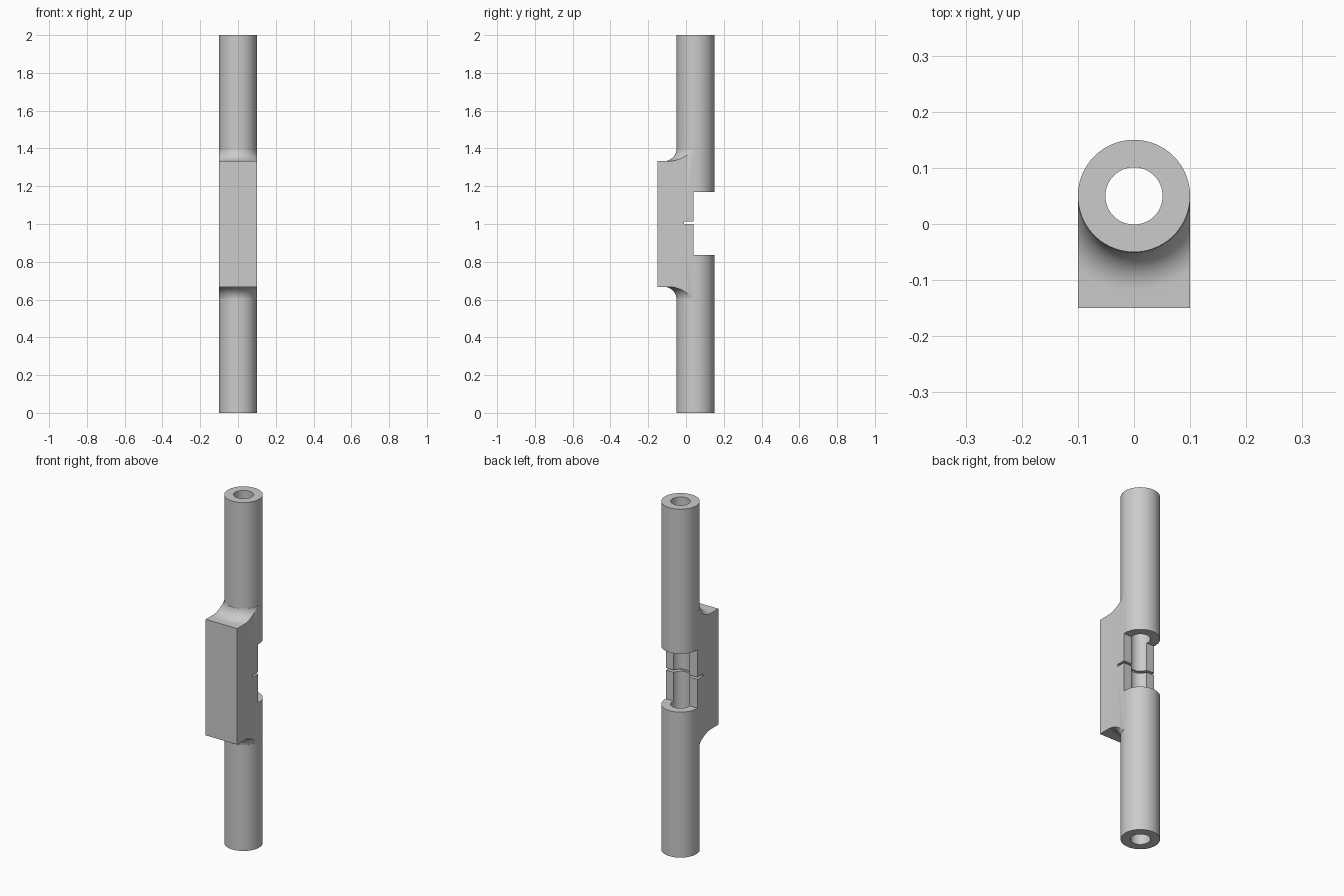
import bpy, bmesh, math
from mathutils import Matrix, Vector

if "Cube" in bpy.data.objects:
    bpy.data.objects.remove(bpy.data.objects["Cube"])

AXIS_Y, R_OUT, R_IN, SEGS = 0.05, 0.1, 0.051, 96
Z_LOW, Z_HIGH, FILLET = 0.667, 1.333, 0.067

grey = bpy.data.materials.new("plain grey")
grey.use_nodes = True
colour = (0.6, 0.6, 0.6, 1)
grey.diffuse_color = colour
grey.node_tree.nodes["Principled BSDF"].inputs["Base Color"].default_value = colour


def make(name, bm):
    bmesh.ops.recalc_face_normals(bm, faces=bm.faces)
    mesh = bpy.data.meshes.new(name)
    bm.to_mesh(mesh)
    bm.free()
    mesh.materials.append(grey)
    ob = bpy.data.objects.new(name, mesh)
    bpy.context.collection.objects.link(ob)
    return ob


def box(name, lo, hi):
    lo, hi = Vector(lo), Vector(hi)
    bm = bmesh.new()
    bmesh.ops.create_cube(bm, size=1, matrix=Matrix.Translation((lo + hi) / 2)
                          @ Matrix.Diagonal((*(hi - lo), 1)))
    return make(name, bm)


def lathe(name, profile):
    """Turn (radius, z) points into a closed solid round the tube axis."""
    bm = bmesh.new()
    rings = []
    for r, z in profile:
        ring = []
        for i in range(SEGS):
            a = math.tau * i / SEGS
            ring.append(bm.verts.new((r * math.cos(a), AXIS_Y + r * math.sin(a), z)))
        rings.append(ring)
    for low, high in zip(rings, rings[1:]):
        for i in range(SEGS):
            j = (i + 1) % SEGS
            bm.faces.new((low[i], low[j], high[j], high[i]))
    bm.faces.new(rings[0])
    bm.faces.new(rings[-1])
    return make(name, bm)


def combine(ob, other, operation):
    mod = ob.modifiers.new(operation.lower(), "BOOLEAN")
    mod.operation, mod.solver, mod.object = operation, "EXACT", other
    bpy.context.view_layer.objects.active = ob
    bpy.ops.object.modifier_apply(modifier=mod.name)
    bpy.data.objects.remove(other)


# Mounting block with filleted shoulders, trimmed from a turned collar
arc = []
for i in range(13):
    a = math.pi / 2 * i / 12
    arc.append((R_OUT + FILLET * (1 - math.cos(a)), FILLET * (1 - math.sin(a))))
arc = [(R_OUT - 0.01, FILLET)] + arc[1:] + [(0.35, 0)]
profile = [(r, Z_LOW - h) for r, h in arc] + [(r, Z_HIGH + h) for r, h in reversed(arc)]
block = lathe("mounting_block", profile)
combine(block, box("trim", (-R_OUT, -0.15, 0.4), (R_OUT, 0.045, 1.6)), "INTERSECT")

# Long tube joined to the block
body = lathe("tube_body", [(R_OUT, 0), (R_OUT, 2)])
combine(body, block, "UNION")

# Through bore, rear window and thin cross slit
combine(body, lathe("bore", [(R_IN, -0.1), (R_IN, 2.1)]), "DIFFERENCE")
combine(body, box("window", (-0.2, 0.04, 0.835), (0.2, 0.3, 1.17)), "DIFFERENCE")
combine(body, box("slit", (-0.2, -0.01, 1.0), (0.2, 0.2, 1.012)), "DIFFERENCE")

bpy.ops.object.select_all(action="DESELECT")
body.select_set(True)
bpy.context.view_layer.objects.active = body
bpy.ops.object.shade_smooth_by_angle(angle=math.radians(30))
